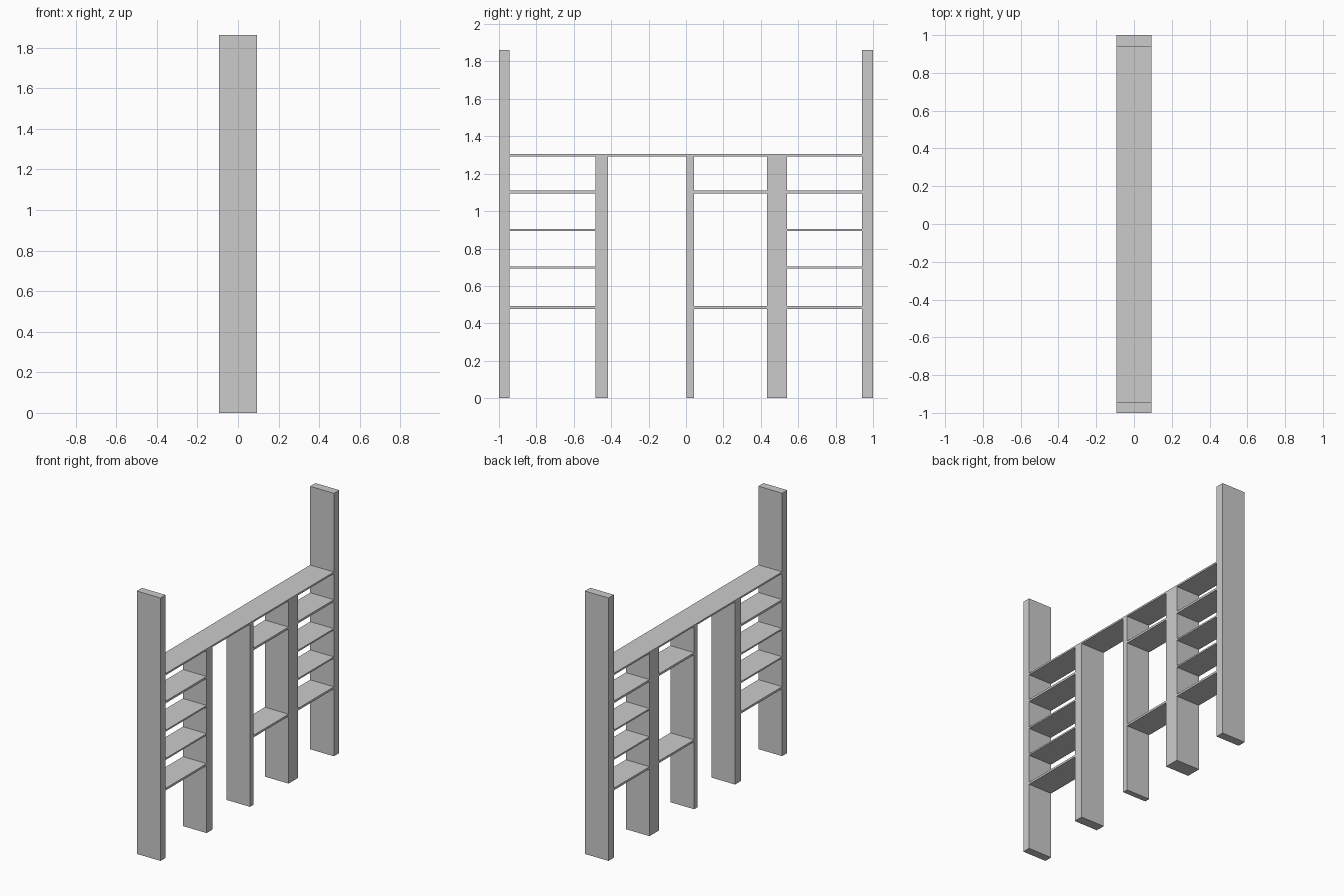
import bpy

if "Cube" in bpy.data.objects:
    bpy.data.objects.remove(bpy.data.objects["Cube"])

HALF_DEPTH = 0.093


def board(name, y0, y1, z0, z1):
    """Full-depth rectangular board spanning the given y and z ranges."""
    bpy.ops.mesh.primitive_cube_add(size=1, location=(0, (y0 + y1) / 2, (z0 + z1) / 2))
    ob = bpy.context.object
    ob.name = name
    ob.scale = (2 * HALF_DEPTH, y1 - y0, z1 - z0)
    bpy.ops.object.transform_apply(location=False, rotation=False, scale=True)
    return ob


TOP = (1.293, 1.305)

# Tall end posts
board("left_end_post", -1.0, -0.943, 0, 1.862)
board("right_end_post", 0.94, 1.0, 0, 1.862)

# Inner uprights below the long top shelf (the right one is a doubled board)
board("left_upright", -0.484, -0.416, 0, TOP[0])
board("centre_upright", 0.002, 0.042, 0, TOP[0])
board("right_upright_inner", 0.433, 0.477, 0, TOP[0])
board("right_upright_outer", 0.477, 0.541, 0, TOP[0])

# Long top shelf
board("top_shelf", -0.943, 0.94, *TOP)

# Shelves in each bay, by height range
levels = [(0.477, 0.492), (0.693, 0.704), (0.893, 0.904), (1.094, 1.109)]
bays = {
    "left": (-0.943, -0.484, levels),
    "middle": (0.042, 0.433, [levels[0], levels[3]]),
    "right": (0.541, 0.94, levels),
}
for bay, (y0, y1, heights) in bays.items():
    for i, (z0, z1) in enumerate(heights, 1):
        board(f"{bay}_shelf_{i}", y0, y1, z0, z1)
